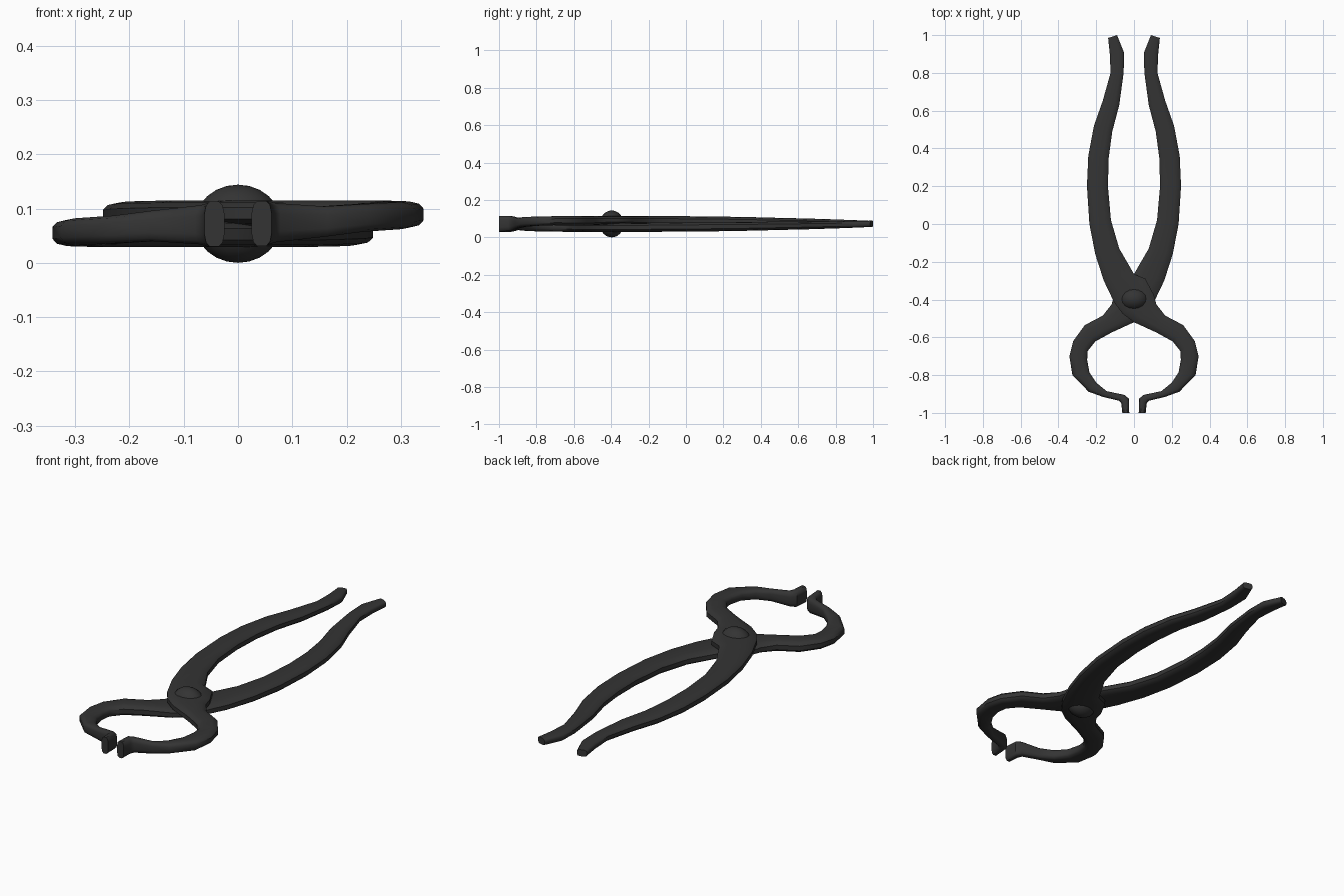
import bpy, bmesh, math

if "Cube" in bpy.data.objects:
    bpy.data.objects.remove(bpy.data.objects["Cube"])

iron = bpy.data.materials.new("dark iron")
iron.diffuse_color = (0.034, 0.034, 0.034, 1)
iron.use_nodes = True
iron.node_tree.nodes["Principled BSDF"].inputs["Base Color"].default_value = iron.diffuse_color
MID = 0.072  # height of the plane between the two arms

# Stations along the upper arm: left edge x,y, right edge x,y, bottom z, top z
STATIONS = [
    (-.137, .985, -.09, 1.0, .055, .088),
    (-.128, .90, -.052, .905, .056, .092),
    (-.124, .80, -.055, .80, .058, .096),
    (-.166, .65, -.078, .63, .059, .101),
    (-.212, .52, -.115, .49, .060, .104),
    (-.242, .36, -.134, .35, .061, .108),
    (-.249, .20, -.138, .20, .062, .111),
    (-.236, .00, -.122, .02, .063, .113),
    (-.205, -.16, -.078, -.13, .065, .114),
    (-.160, -.30, .000, -.265, .067, .115),
    (-.105, -.415, .060, -.29, .068, .115),
    (-.060, -.475, .105, -.375, .068, .115),
    (.000, -.52, .118, -.425, .068, .115),
    (.120, -.575, .165, -.485, .064, .115),
    (.205, -.622, .260, -.535, .063, .115),
    (.245, -.672, .322, -.62, .064, .114),
    (.248, -.72, .342, -.70, .065, .113),
    (.236, -.785, .326, -.80, .062, .112),
    (.200, -.84, .240, -.888, .057, .108),
    (.145, -.885, .165, -.915, .048, .104),
    (.050, -.905, .078, -.936, .038, .110),
    (.027, -.925, .067, -.950, .034, .114),
    (.025, -1.0, .062, -1.0, .031, .114),
]
SIDES = 12


def power(v, e):
    return math.copysign(abs(v) ** e, v)


def finish(bm, name):
    bmesh.ops.recalc_face_normals(bm, faces=bm.faces[:])
    me = bpy.data.meshes.new(name)
    bm.to_mesh(me)
    bm.free()
    me.materials.append(iron)
    ob = bpy.data.objects.new(name, me)
    bpy.context.collection.objects.link(ob)
    bpy.ops.object.select_all(action='DESELECT')
    ob.select_set(True)
    bpy.context.view_layer.objects.active = ob
    bpy.ops.object.shade_smooth_by_angle(angle=math.radians(40))
    return ob


# One forged arm: handle, joint and jaw; flip = -1 turns it half round the y axis
def arm(name, flip):
    bm = bmesh.new()
    rings = []
    for ax, ay, bx, by, lo, hi in STATIONS:
        ring = []
        for i in range(SIDES):
            t = 2 * math.pi * (i + .5) / SIDES
            # rounded box section, scaled so its outermost points reach the edges
            k = power(math.cos(math.pi / SIDES), .62)
            u = .5 + .5 * power(math.cos(t), .62) / k
            z = (lo + hi) / 2 + (hi - lo) / 2 * power(math.sin(t), .62) / k
            x, y = ax + (bx - ax) * u, ay + (by - ay) * u
            ring.append(bm.verts.new((flip * x, y, MID + flip * (z - MID))))
        rings.append(ring)
    for r, s in zip(rings, rings[1:]):
        for i in range(SIDES):
            j = (i + 1) % SIDES
            bm.faces.new((r[i], r[j], s[j], s[i]))
    bm.faces.new(rings[0])
    bm.faces.new(rings[-1])
    return finish(bm, name)


arm("upper_arm", 1)
arm("lower_arm", -1)

# Domed rivet through the joint
bm = bmesh.new()
bmesh.ops.create_uvsphere(bm, u_segments=16, v_segments=12, radius=1)
bmesh.ops.scale(bm, vec=(.08, .064, MID), verts=bm.verts[:])
bmesh.ops.translate(bm, vec=(0, -.397, MID), verts=bm.verts[:])
finish(bm, "pivot_rivet")
